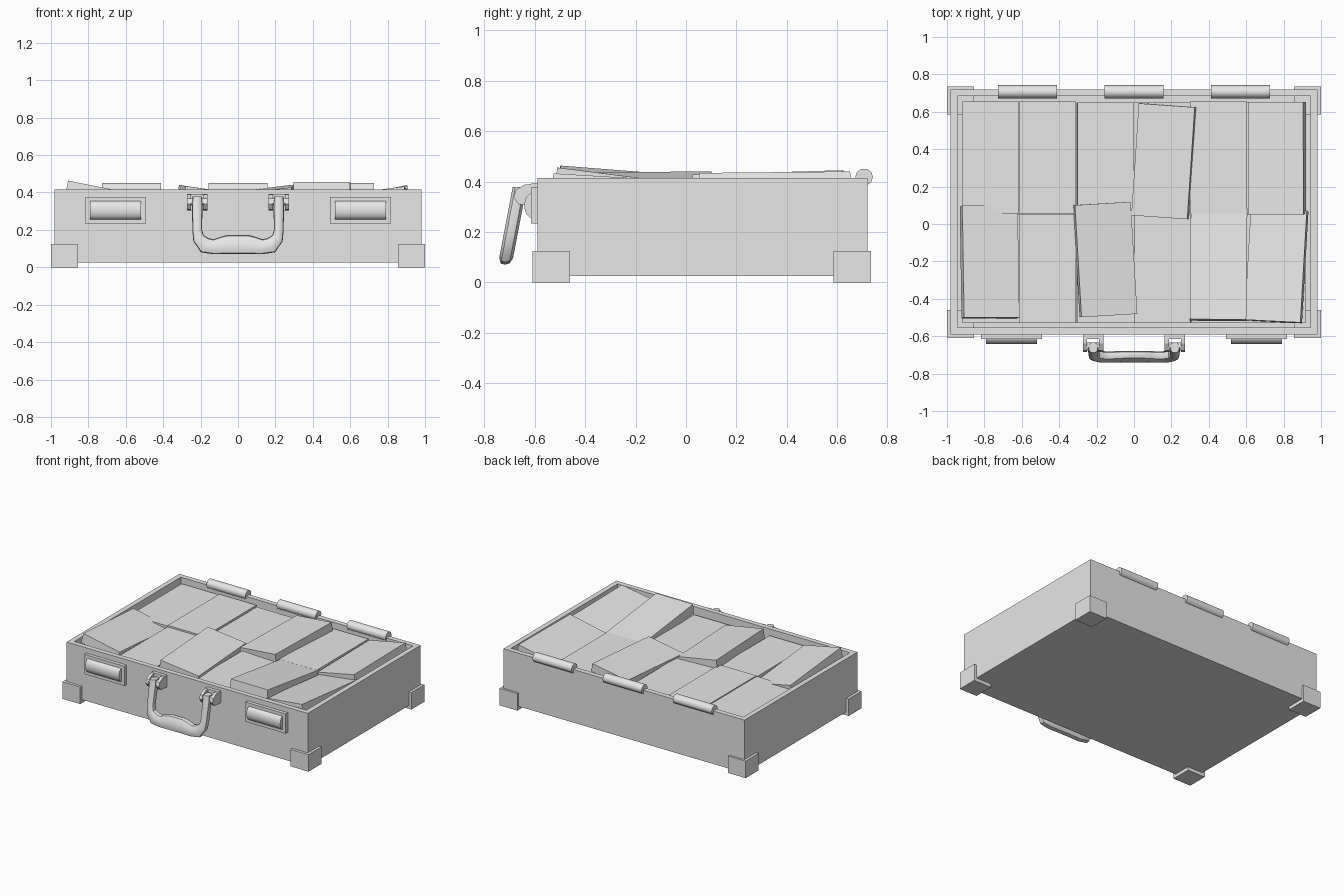
import bpy, bmesh, math
from mathutils import Vector, Euler

if "Cube" in bpy.data.objects:
    bpy.data.objects.remove(bpy.data.objects["Cube"])

grey = bpy.data.materials.new("plain light grey")
grey.diffuse_color = (0.8, 0.8, 0.8, 1)
grey.use_nodes = True
grey.node_tree.nodes["Principled BSDF"].inputs["Base Color"].default_value = grey.diffuse_color


def finish(name, bm, smooth=None):
    bmesh.ops.recalc_face_normals(bm, faces=bm.faces)
    me = bpy.data.meshes.new(name)
    bm.to_mesh(me)
    bm.free()
    me.materials.append(grey)
    ob = bpy.data.objects.new(name, me)
    bpy.context.collection.objects.link(ob)
    if smooth:
        bpy.ops.object.select_all(action='DESELECT')
        ob.select_set(True)
        bpy.context.view_layer.objects.active = ob
        bpy.ops.object.shade_smooth_by_angle(angle=math.radians(smooth))
    return ob


def box_mesh(lo, hi):
    bm = bmesh.new()
    bmesh.ops.create_cube(bm, size=1)
    for v in bm.verts:
        v.co = [(a + b) / 2 + c * (b - a) for a, b, c in zip(lo, hi, v.co)]
    return bm


def box(name, lo, hi):
    return finish(name, box_mesh(lo, hi))


def prism(name, profile, x0, x1, smooth=None):
    """Extrude a (y, z) profile along x."""
    bm = bmesh.new()
    a = [bm.verts.new((x0, y, z)) for y, z in profile]
    b = [bm.verts.new((x1, y, z)) for y, z in profile]
    bm.faces.new(a)
    bm.faces.new(b[::-1])
    for i in range(len(a)):
        j = (i + 1) % len(a)
        bm.faces.new((a[i], b[i], b[j], a[j]))
    return finish(name, bm, smooth)


# open case: box with a sunken inside
bm = box_mesh((-0.98, -0.59, 0.025), (0.98, 0.72, 0.415))
bm.normal_update()
top = max(bm.faces, key=lambda f: f.calc_center_median().z)
bmesh.ops.inset_region(bm, faces=[top], thickness=0.052)
new = bmesh.ops.extrude_face_region(bm, geom=[top])
bmesh.ops.translate(bm, vec=(0, 0, -0.35),
                    verts=[g for g in new["geom"] if isinstance(g, bmesh.types.BMVert)])
if top.is_valid:
    bmesh.ops.delete(bm, geom=[top], context='FACES_ONLY')
finish("case", bm)

# corner feet
for sx in (-1, 1):
    xa, xb = sorted((sx * 0.855, sx * 1.0))
    for y0, y1 in ((-0.61, -0.46), (0.585, 0.735)):
        box("corner_foot", (xa, y0, 0), (xb, y1, 0.125))

# hinge barrels on the back edge
for x in (-0.57, 0, 0.57):
    ring = [(0.707 + 0.035 * math.cos(t), 0.418 + 0.034 * math.sin(t))
            for t in (math.tau * i / 10 for i in range(10))]
    prism("hinge", ring, x - 0.158, x + 0.158, 40)

# latches: plate with a rounded lever
arc = [(-0.61 - 0.032 * math.sin(t), 0.305 + 0.05 * math.cos(t))
       for t in (math.pi * i / 8 for i in range(9))]
for x in (-0.655, 0.655):
    box("latch_plate", (x - 0.163, -0.615, 0.233), (x + 0.163, -0.585, 0.377))
    prism("latch_lever", arc, x - 0.137, x + 0.137, 40)

# handle brackets: plate, two ears and a pin on each side
ear = [(-0.59, 0.392), (-0.64, 0.388), (-0.675, 0.368), (-0.685, 0.338),
       (-0.665, 0.31), (-0.63, 0.305), (-0.59, 0.305)]
pin = [(-0.655 + 0.022 * math.cos(t), 0.35 + 0.022 * math.sin(t))
       for t in (math.tau * i / 10 for i in range(10))]
for x in (-0.218, 0.218):
    box("handle_plate", (x - 0.055, -0.615, 0.305), (x + 0.055, -0.585, 0.392))
    for s in (-1, 1):
        prism("handle_ear", ear, x + s * 0.043 - 0.011, x + s * 0.043 + 0.011)
    prism("handle_pin", pin, x - 0.045, x + 0.045, 40)

# handle: (x, z, half width, angle of the section) swept down, across, and up
half = [(0.218, 0.378, 0.024, 0), (0.218, 0.34, 0.028, 0), (0.218, 0.2, 0.026, 0),
        (0.211, 0.155, 0.032, 30), (0.178, 0.118, 0.043, 62), (0.13, 0.11, 0.04, 90),
        (0.09, 0.117, 0.047, 90), (0.05, 0.122, 0.052, 90)]
path = half + [(-x, z, w, 180 - a) for x, z, w, a in reversed(half)]
bm = bmesh.new()
rings = []
for x, z, w, a in path:
    a = math.radians(a)
    ring = []
    for i in range(10):
        t = math.tau * i / 10
        u = w * max(-1, min(1, 1.1 * math.cos(t)))
        # the outer side of the bend is +x, then -z, then -x
        px, pz = x + u * math.cos(a), z - u * math.sin(a)
        py = -0.662 - 0.19 * (0.37 - pz) + 0.029 * math.sin(t)
        ring.append(bm.verts.new((px, py, pz)))
    rings.append(ring)
for r, q in zip(rings, rings[1:]):
    for i in range(10):
        j = (i + 1) % 10
        bm.faces.new((r[i], r[j], q[j], q[i]))
bm.faces.new(rings[0])
bm.faces.new(rings[-1][::-1])
finish("handle", bm, 40)

# lower stacks filling the case
for i in range(6):
    x = -0.765 + 0.306 * i
    for y0, y1 in ((-0.53, 0.05), (0.055, 0.65)):
        box("lower_stack", (x - 0.152, y0, 0.06), (x + 0.152, y1, 0.335))


# top bundles: centre x, y, height of top centre, then tilt about x, y, z
bundles = [
    (-0.765, 0.355, 0.385, 0, 0, 0), (-0.46, 0.355, 0.39, 0, 0, 0),
    (-0.152, 0.35, 0.38, 0, 0, 0), (0.155, 0.335, 0.418, 0.03, -0.12, -0.07),
    (0.45, 0.355, 0.385, 0, 0, 0), (0.757, 0.352, 0.407, 0.01, -0.2, 0),
    (-0.765, -0.2, 0.41, -0.08, 0.2, 0), (-0.46, -0.238, 0.38, 0, 0, 0),
    (-0.149, -0.19, 0.415, 0.01, 0.15, 0.06), (0.152, -0.238, 0.37, 0, 0, 0),
    (0.452, -0.212, 0.418, -0.125, 0, -0.01), (0.757, -0.22, 0.395, -0.06, -0.13, -0.05),
]
for x, y, z, rx, ry, rz in bundles:
    length = 0.58 if y == -0.238 else 0.6
    bm = box_mesh((-0.151, -length / 2, -0.07), (0.151, length / 2, 0))
    m = Euler((rx, ry, rz)).to_matrix()
    for v in bm.verts:
        v.co = m @ v.co + Vector((x, y, z))
    finish("bundle", bm)
